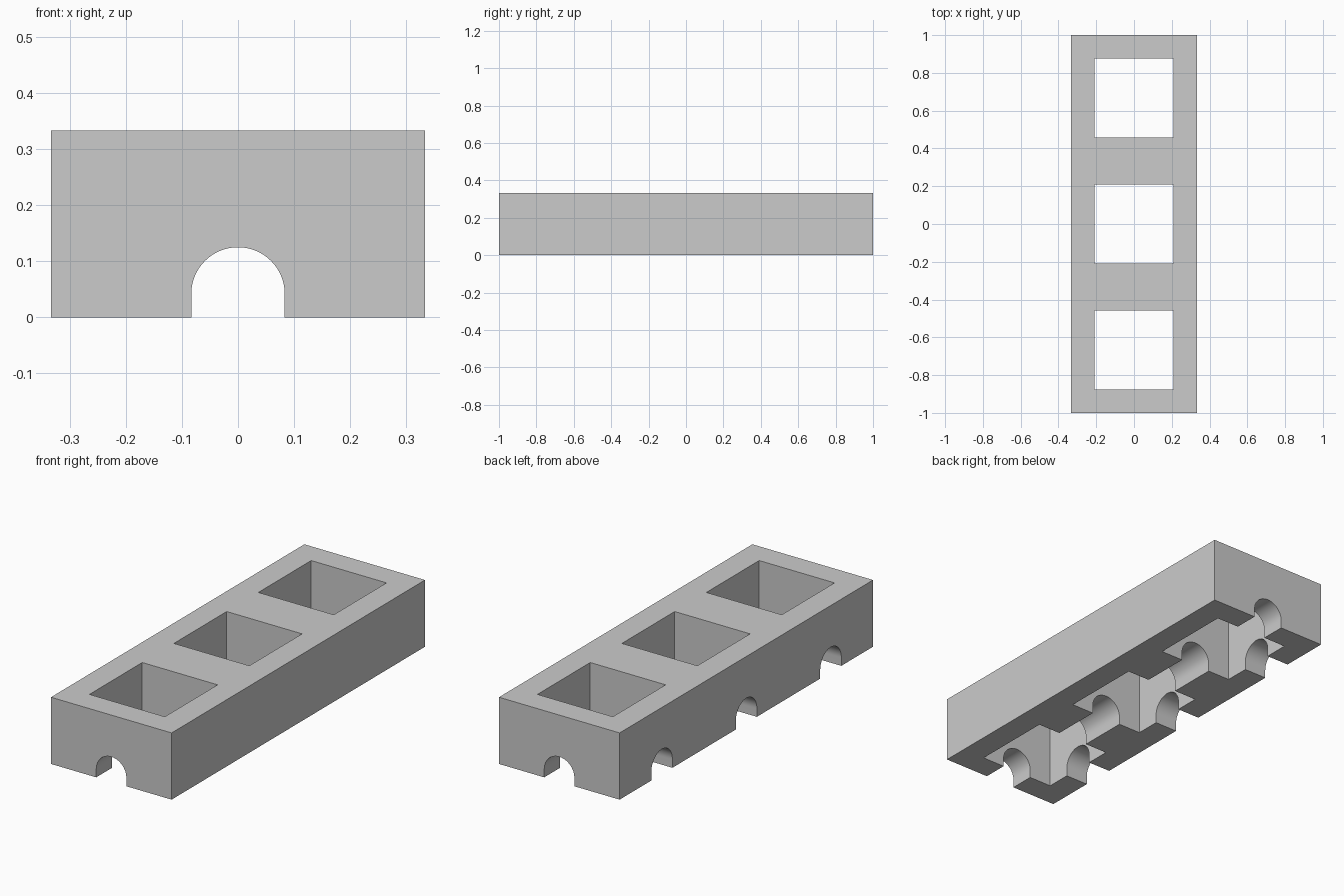
import bpy, math
from mathutils import Matrix

if "Cube" in bpy.data.objects:
    bpy.data.objects.remove(bpy.data.objects["Cube"])

T = 1 / 3            # half width, also block height
HOLE = 5 / 12        # square hole side
R, SPRING = 1 / 12, 1 / 24   # arch radius and height of its centre
BAYS = (-2 / 3, 0, 2 / 3)


def prism(name, profile, length, matrix):
    """Extrude a closed (u, v) profile along local z from 0 to length."""
    n = len(profile)
    verts = [(u, v, w) for w in (0, length) for u, v in profile]
    faces = [tuple(range(n))[::-1], tuple(range(n, 2 * n))]
    faces += [(i, (i + 1) % n, n + (i + 1) % n, n + i) for i in range(n)]
    mesh = bpy.data.meshes.new(name)
    mesh.from_pydata(verts, [], faces)
    mesh.transform(matrix)
    ob = bpy.data.objects.new(name, mesh)
    bpy.context.collection.objects.link(ob)
    return ob


def rect(w, h):
    return [(-w / 2, -h / 2), (w / 2, -h / 2), (w / 2, h / 2), (-w / 2, h / 2)]


# Arch profile: straight legs below a half circle
SEG = 32
arch = [(-R, -0.1), (R, -0.1)]
arch += [(R * math.cos(math.pi * i / SEG), SPRING + R * math.sin(math.pi * i / SEG))
         for i in range(SEG + 1)]

# Solid block
block = prism("planter_block", rect(2 * T, 2), T, Matrix())

# Square holes through the top
cutters = [prism("hole_cutter", rect(HOLE, HOLE), 1, Matrix.Translation((0, y, -0.3)))
           for y in BAYS]

# Arched tunnel along the whole length
cutters.append(prism("long_tunnel_cutter", arch, 2.4,
                     Matrix.Translation((0, 1.2, 0)) @ Matrix.Rotation(math.pi / 2, 4, 'X')))

# Arched openings through the left wall only
turn = Matrix.Rotation(-math.pi / 2, 4, 'Z') @ Matrix.Rotation(math.pi / 2, 4, 'X')
cutters += [prism("side_arch_cutter", arch, 0.35, Matrix.Translation((-0.15, y, 0)) @ turn)
            for y in BAYS]

# Cut, apply and clean up
bpy.context.view_layer.objects.active = block
block.select_set(True)
for cutter in cutters:
    cutter.hide_render = True
    mod = block.modifiers.new("cut", 'BOOLEAN')
    mod.operation, mod.solver, mod.object = 'DIFFERENCE', 'EXACT', cutter
    bpy.ops.object.modifier_apply(modifier=mod.name)
for cutter in cutters:
    bpy.data.objects.remove(cutter)
bpy.ops.object.shade_smooth_by_angle(angle=math.radians(30))
